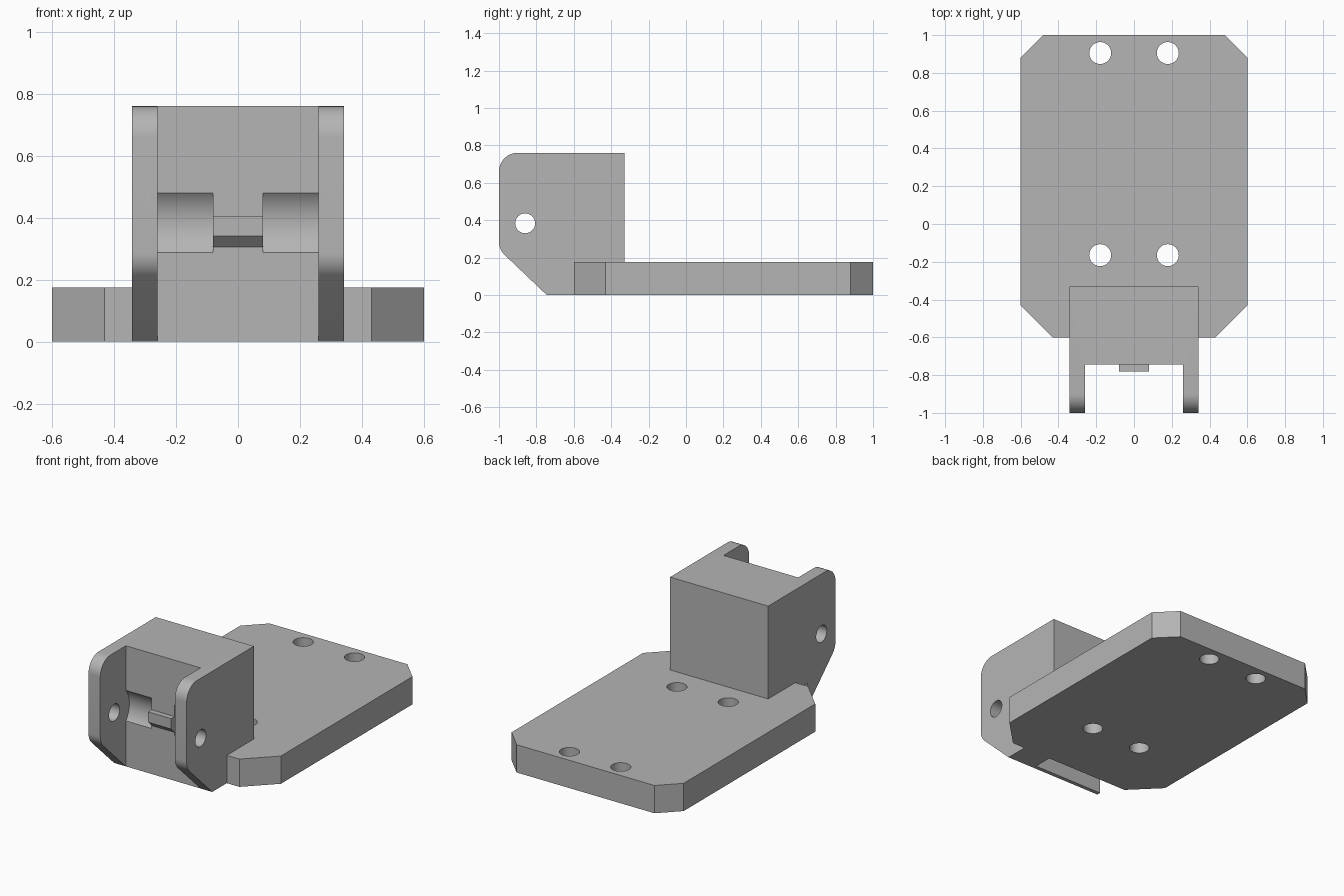
import bpy
import bmesh
from math import sin, cos, pi, radians
from mathutils import Vector

old = bpy.data.objects.get("Cube")
if old:
    bpy.data.objects.remove(old, do_unlink=True)

# One plain grey for everything
GREY = (0.46, 0.46, 0.46, 1.0)
grey = bpy.data.materials.new("plain grey")
grey.use_nodes = True
grey.diffuse_color = GREY
grey.node_tree.nodes["Principled BSDF"].inputs["Base Color"].default_value = GREY


def prism(name, outline, start, end, axis):
    """Extrude a flat outline: (y, z) along X, or (x, y) along Z."""
    bm = bmesh.new()

    def place(p, depth):
        return (depth, p[0], p[1]) if axis == "X" else (p[0], p[1], depth)

    face = bm.faces.new([bm.verts.new(place(p, start)) for p in outline])
    moved = bmesh.ops.extrude_face_region(bm, geom=[face])["geom"]
    shift = Vector(place((0, 0), end - start))
    bmesh.ops.translate(bm, vec=shift, verts=[v for v in moved if isinstance(v, bmesh.types.BMVert)])
    bmesh.ops.recalc_face_normals(bm, faces=bm.faces)
    mesh = bpy.data.meshes.new(name)
    bm.to_mesh(mesh)
    bm.free()
    mesh.materials.append(grey)
    obj = bpy.data.objects.new(name, mesh)
    bpy.context.collection.objects.link(obj)
    return obj


def circle(cx, cy, radius, count=48):
    return [(cx + radius * cos(2 * pi * i / count), cy + radius * sin(2 * pi * i / count))
            for i in range(count)]


def rectangle(a0, a1, b0, b1):
    return [(a0, b0), (a1, b0), (a1, b1), (a0, b1)]


def arc(cx, cy, radius, first, last, steps=10):
    angles = [radians(first + (last - first) * i / steps) for i in range(steps + 1)]
    return [(cx + radius * cos(a), cy + radius * sin(a)) for a in angles]


def activate(obj):
    bpy.ops.object.select_all(action="DESELECT")
    obj.select_set(True)
    bpy.context.view_layer.objects.active = obj


def cut(obj, cutter):
    """Subtract the cutter, then discard it."""
    cutter.hide_render = True
    mod = obj.modifiers.new("cut", "BOOLEAN")
    mod.operation = "DIFFERENCE"
    mod.solver = "EXACT"
    mod.object = cutter
    activate(obj)
    bpy.ops.object.modifier_apply(modifier=mod.name)
    bpy.data.objects.remove(cutter, do_unlink=True)


# Base plate with clipped corners and four screw holes
half = [(0.43, -0.6), (0.6, -0.43), (0.6, 0.88), (0.48, 1.0)]
plate = prism("base_plate", half + [(-x, y) for x, y in reversed(half)], 0, 0.175, "Z")
for side in (-1, 1):
    for y in (-0.165, 0.905):
        cut(plate, prism("screw_cutter", circle(side * 0.179, y, 0.058), -0.1, 0.3, "Z"))

# Bracket body: side profile with rounded nose, stepped over the plate
profile = [(-0.33, 0.175), (-0.6, 0.175), (-0.6, 0), (-0.745, 0)]
profile += arc(-0.9, 0.286, 0.1, 225, 180)
profile += arc(-0.9, 0.66, 0.1, 180, 90)
profile += [(-0.33, 0.76)]
bracket = prism("hinge_bracket", profile, -0.342, 0.342, "X")

# Gap between the two cheeks
cut(bracket, prism("gap_cutter", rectangle(-1.2, -0.745, -0.2, 1), -0.26, 0.26, "X"))

# Round clearance either side of the centre
PIN = (-0.86, 0.383)
for x0, x1 in ((-0.26, -0.08), (0.08, 0.26)):
    cut(bracket, prism("recess_cutter", circle(*PIN, 0.15, 96), x0, x1, "X"))

# Hinge pin hole through both cheeks
for side in (-1, 1):
    cut(bracket, prism("pin_cutter", circle(*PIN, 0.053), side * 0.2, side * 0.4, "X"))

# Slot under the body, open on the right side
cut(bracket, prism("slot_cutter", rectangle(-0.72, -0.59, -0.1, 0.125), -0.5, 0.15, "X"))

# Small latch tab with sloped underside
tab = prism("latch_tab", [(-0.74, 0.3), (-0.78, 0.34), (-0.78, 0.405), (-0.74, 0.405)],
            -0.08, 0.08, "X")

for obj in (plate, bracket, tab):
    activate(obj)
    bpy.ops.object.shade_smooth_by_angle(angle=radians(30))
